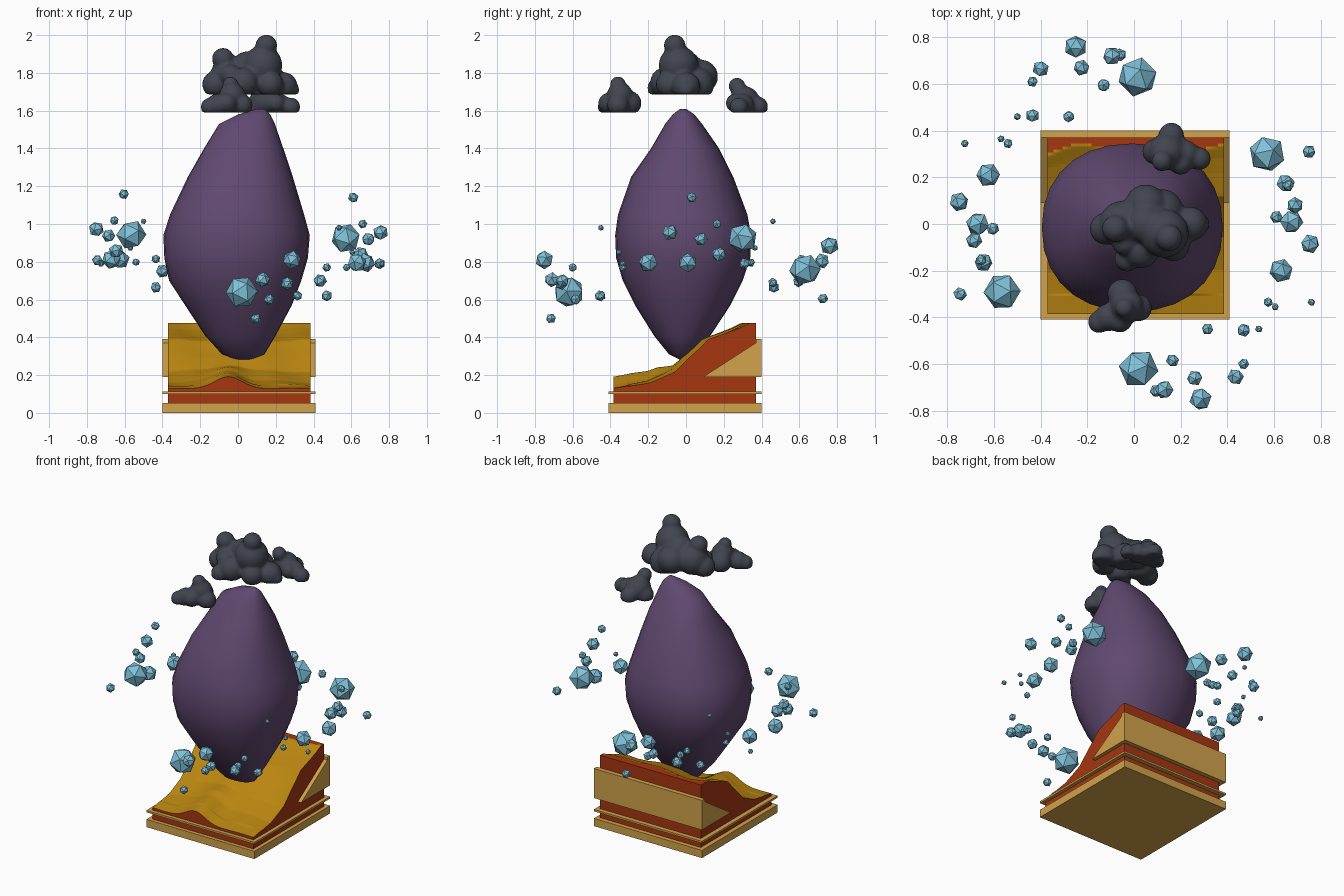
import bpy, bmesh, math, random
from mathutils import Matrix, Vector, Euler

if "Cube" in bpy.data.objects:
    bpy.data.objects.remove(bpy.data.objects["Cube"])

random.seed(4)


def mat(name, r, g, b):
    lin = lambda c: ((c / 255 + 0.055) / 1.055) ** 2.4 if c > 10 else c / 255 / 12.92
    m = bpy.data.materials.new(name)
    m.diffuse_color = (lin(r), lin(g), lin(b), 1)
    m.use_nodes = True
    m.node_tree.nodes["Principled BSDF"].inputs["Base Color"].default_value = m.diffuse_color
    return m


RED = mat("rust_red", 166, 55, 17)
SAND = mat("dark_gold", 186, 134, 16)
TRIM = mat("pale_gold", 210, 163, 76)
PURPLE = mat("dusky_purple", 96, 73, 112)
BLUE = mat("ice_blue", 128, 194, 218)
GREY = mat("storm_grey", 65, 69, 79)


def finish(bm, name, *mats, smooth=False):
    bmesh.ops.recalc_face_normals(bm, faces=bm.faces)
    me = bpy.data.meshes.new(name)
    bm.to_mesh(me)
    bm.free()
    for m in mats:
        me.materials.append(m)
    for p in me.polygons:
        p.use_smooth = smooth
    ob = bpy.data.objects.new(name, me)
    bpy.context.collection.objects.link(ob)
    return ob


def prism(name, profile, x0, x1, m):
    """Extrude a (y, z) profile along x."""
    bm = bmesh.new()
    f = bm.faces.new([bm.verts.new((x0, y, z)) for y, z in profile])
    ext = bmesh.ops.extrude_face_region(bm, geom=[f])
    bmesh.ops.translate(bm, vec=(x1 - x0, 0, 0),
                        verts=[v for v in ext["geom"] if isinstance(v, bmesh.types.BMVert)])
    return finish(bm, name, m)


def slab(name, y0, y1, z0, z1):
    return prism(name, [(y0, z0), (y1, z0), (y1, z1), (y0, z1)], -0.40, 0.41, TRIM)


# Gold plinth, thin band and the wrap-around rear trim
slab("plinth", -0.41, 0.40, 0, 0.052)
slab("thin_band", -0.41, 0.40, 0.10, 0.113)
slab("rear_trim", 0.37, 0.40, 0.19, 0.39)
wedge = [(0.09, 0.19), (0.40, 0.19), (0.40, 0.39)]
prism("left_wedge_trim", wedge, -0.40, -0.37, TRIM)
prism("right_wedge_trim", wedge, 0.385, 0.41, TRIM)

# Sloping terrain: gold surface, red cut sides and red flat top
SLOPE = [(-0.5, 0.12), (-0.385, 0.13), (-0.2, 0.165), (-0.07, 0.22), (0, 0.29), (0.05, 0.335),
         (0.1, 0.385), (0.2, 0.42), (0.26, 0.445), (0.32, 0.478), (0.6, 0.6)]
CAP = 0.475


def height(x, y):
    bend = 0.02 * math.sin(11 * x + 0.6) + 0.05 * max(0, -x - 0.1)
    bend *= min(1, max(0, (y + 0.3) / 0.4))
    t = y + bend
    for (a, za), (b, zb) in zip(SLOPE, SLOPE[1:]):
        if a <= t <= b:
            z = za + (zb - za) * (t - a) / (b - a)
            break
    fade = min(1, max(0, (0.05 - y) / 0.2))
    z += 0.06 * fade * math.exp(-((x + 0.05) / 0.10) ** 2)
    z += 0.006 * math.sin(17 * x + 9 * y) * (1 if y > -0.3 else 0.3)
    return min(z, CAP)


bm = bmesh.new()
bmesh.ops.create_grid(bm, x_segments=60, y_segments=60, size=0.3775)
for v in bm.verts:
    v.co.x += 0.0075
    v.co.y -= 0.0075
    v.co.z = height(v.co.x, v.co.y)
for f in bm.faces:
    f.material_index = 0 if all(v.co.z > CAP - 1e-4 for v in f.verts) else 1
rim = [e for e in bm.edges if e.is_boundary]
ext = bmesh.ops.extrude_edge_only(bm, edges=rim)["geom"]
for g in ext:
    if isinstance(g, bmesh.types.BMVert):
        g.co.z = 0.01
    elif isinstance(g, bmesh.types.BMFace):
        g.material_index = 0
for f in bm.faces:
    if min(v.co.z for v in f.verts) < 0.02:
        f.material_index = 0
bmesh.ops.holes_fill(bm, edges=[e for e in bm.edges if e.is_boundary], sides=0)
terrain = finish(bm, "terrain", RED, SAND)

# Large egg-shaped boulder lofted from rings: z, x min, x max, y min, y max
RINGS = [(0.28, 0, 0.06, -0.03, 0), (0.31, -0.085, 0.14, -0.09, 0.04),
         (0.41, -0.175, 0.20, -0.17, 0.13), (0.57, -0.28, 0.285, -0.27, 0.235),
         (0.70, -0.365, 0.335, -0.335, 0.30), (0.82, -0.39, 0.37, -0.37, 0.34),
         (0.94, -0.395, 0.38, -0.375, 0.345), (1.05, -0.36, 0.35, -0.36, 0.325),
         (1.25, -0.265, 0.29, -0.29, 0.25), (1.40, -0.18, 0.24, -0.185, 0.175),
         (1.53, -0.10, 0.195, -0.11, 0.085), (1.58, 0, 0.17, -0.07, 0.045),
         (1.61, 0.10, 0.14, -0.03, 0)]
N = 28
bm = bmesh.new()
power = lambda c: math.copysign(abs(c) ** 0.9, c)
loops = []
for z, x0, x1, y0, y1 in RINGS:
    loops.append([bm.verts.new(((x0 + x1) / 2 + (x1 - x0) / 2 * power(math.cos(2 * math.pi * i / N)),
                                (y0 + y1) / 2 + (y1 - y0) / 2 * power(math.sin(2 * math.pi * i / N)), z))
                  for i in range(N)])
for a, b in zip(loops, loops[1:]):
    for i in range(N):
        bm.faces.new((a[i], a[(i + 1) % N], b[(i + 1) % N], b[i]))
bm.faces.new(loops[0])
bm.faces.new(loops[-1])
finish(bm, "boulder", PURPLE, smooth=True)


# Clouds: overlapping balls with a flat underside, merged by voxel remesh
def cloud(name, base, balls):
    bm = bmesh.new()
    for x, y, z, r in balls:
        part = bmesh.new()
        bmesh.ops.create_icosphere(part, subdivisions=3, radius=r, matrix=Matrix.Translation((x, y, z)))
        cut = bmesh.ops.bisect_plane(part, geom=part.verts[:] + part.edges[:] + part.faces[:],
                                     plane_co=(0, 0, base), plane_no=(0, 0, 1), clear_inner=True)
        edges = [e for e in cut["geom_cut"] if isinstance(e, bmesh.types.BMEdge)]
        if edges:
            bmesh.ops.holes_fill(part, edges=edges, sides=0)
        tmp = bpy.data.meshes.new("tmp")
        part.to_mesh(tmp)
        part.free()
        bm.from_mesh(tmp)
        bpy.data.meshes.remove(tmp)
    ob = finish(bm, name, GREY, smooth=True)
    rm = ob.modifiers.new("merge", "REMESH")
    rm.mode, rm.voxel_size, rm.use_smooth_shade = "VOXEL", 0.011, True
    sm = ob.modifiers.new("soften", "SMOOTH")
    sm.factor, sm.iterations = 0.5, 3


cloud("main_cloud", 1.685, [
    (0.15, -0.06, 1.945, 0.058), (0.13, -0.04, 1.84, 0.105), (-0.08, -0.02, 1.875, 0.058),
    (-0.05, 0, 1.78, 0.10), (-0.12, -0.02, 1.74, 0.07), (0.24, 0, 1.73, 0.075),
    (0.28, 0, 1.71, 0.045), (0.03, -0.11, 1.75, 0.08), (0.05, 0.08, 1.78, 0.09),
    (0.12, 0.06, 1.74, 0.09), (-0.04, -0.08, 1.79, 0.055), (0.17, -0.09, 1.74, 0.07),
    (0.05, 0, 1.83, 0.085), (-0.03, -0.15, 1.72, 0.055)])
cloud("front_cloud", 1.59, [
    (-0.03, -0.35, 1.68, 0.07), (-0.04, -0.36, 1.74, 0.042), (-0.11, -0.40, 1.63, 0.06),
    (-0.15, -0.42, 1.62, 0.048), (0.02, -0.36, 1.63, 0.058), (-0.05, -0.30, 1.64, 0.065),
    (-0.06, -0.41, 1.64, 0.055)])
cloud("back_cloud", 1.59, [
    (0.12, 0.27, 1.73, 0.045), (0.14, 0.31, 1.65, 0.08), (0.22, 0.30, 1.63, 0.06),
    (0.28, 0.28, 1.62, 0.05), (0.16, 0.38, 1.62, 0.055), (0.09, 0.31, 1.62, 0.055),
    (0.20, 0.26, 1.64, 0.05)])

# Floating ice shards: x, y, z, radius
FRONT = [(0.02, -0.62, 0.64, 0.086), (0.165, -0.585, 0.60, 0.029), (0.13, -0.71, 0.705, 0.041),
         (0.095, -0.715, 0.50, 0.028), (0.26, -0.66, 0.685, 0.035), (0.285, -0.75, 0.81, 0.05),
         (0.435, -0.655, 0.70, 0.036), (0.47, -0.60, 0.77, 0.024), (0.315, -0.45, 0.62, 0.026),
         (0.47, -0.455, 0.62, 0.03), (0.535, -0.45, 0.98, 0.016), (0.575, -0.335, 0.77, 0.021),
         (0.605, -0.355, 0.85, 0.016), (0.76, -0.335, 0.79, 0.017)]
RIGHT = [(0.57, 0.30, 0.925, 0.08), (0.65, 0.175, 0.84, 0.04), (0.66, 0.165, 1.00, 0.025),
         (0.75, 0.31, 0.79, 0.03), (0.69, 0.08, 0.92, 0.036), (0.675, 0.01, 0.795, 0.052),
         (0.61, 0.03, 1.14, 0.028), (0.755, -0.085, 0.955, 0.042), (0.63, -0.20, 0.795, 0.052)]


def shards(name, items):
    bm = bmesh.new()
    for x, y, z, r in items:
        turn = Euler([random.uniform(0, 6.28) for _ in range(3)]).to_matrix().to_4x4()
        bmesh.ops.create_icosphere(bm, subdivisions=1, radius=r,
                                   matrix=Matrix.Translation((x, y, z)) @ turn)
    finish(bm, name, BLUE)


shards("front_shards", FRONT)
shards("right_shards", RIGHT)
# Opposite clusters are half-turn copies, slightly raised
shards("back_shards", [(0.035 - x, 0.01 - y, z + 0.12 - 0.16 * x, r) for x, y, z, r in FRONT])
shards("left_shards", [(0.005 - x, 0.01 - y, z + 0.018, r) for x, y, z, r in RIGHT])
